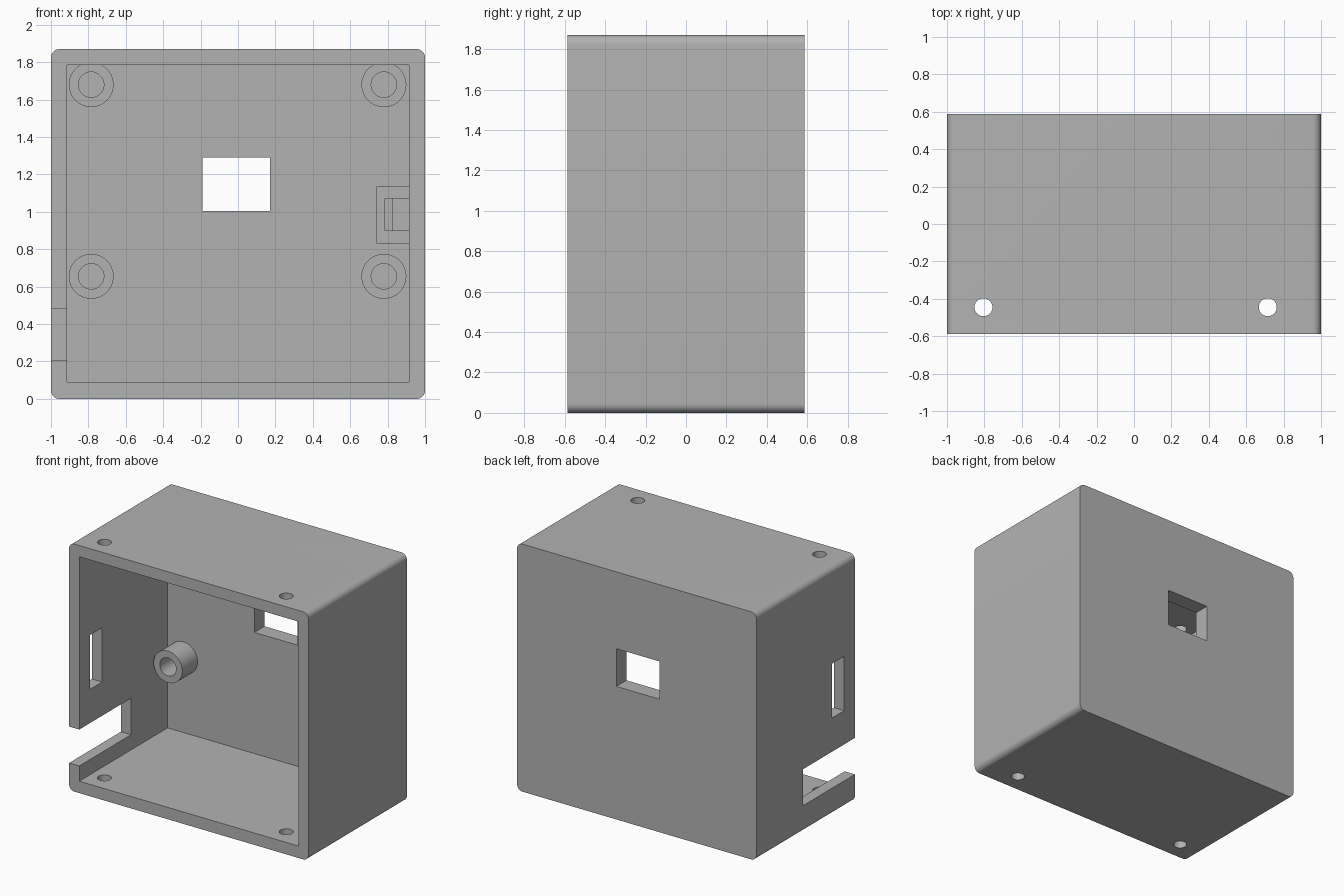
import bpy, bmesh
from math import radians, pi, cos, sin
from mathutils import Matrix

cube = bpy.data.objects.get("Cube")
if cube:
    bpy.data.objects.remove(cube, do_unlink=True)

W, D, H = 1.0, 0.5875, 1.87        # half width, half depth, height
IX, IZ0, IZ1, IY = 0.915, 0.09, 1.785, 0.467   # inner cavity limits
CORNER = 0.045

grey = bpy.data.materials.new("plain grey")
grey.use_nodes = True
colour = (0.45, 0.45, 0.45, 1)
grey.diffuse_color = colour
grey.node_tree.nodes["Principled BSDF"].inputs["Base Color"].default_value = colour


def finish(bm, name):
    bmesh.ops.recalc_face_normals(bm, faces=bm.faces)
    mesh = bpy.data.meshes.new(name)
    bm.to_mesh(mesh)
    bm.free()
    ob = bpy.data.objects.new(name, mesh)
    bpy.context.collection.objects.link(ob)
    mesh.materials.append(grey)
    return ob


def box(name, xs, ys, zs):
    bm = bmesh.new()
    bmesh.ops.create_cube(bm, size=1)
    for v in bm.verts:
        for i, (lo, hi) in enumerate((xs, ys, zs)):
            v.co[i] = hi if v.co[i] > 0 else lo
    return finish(bm, name)


def cylinder(name, centre, radius, depth, axis):
    bm = bmesh.new()
    turn = Matrix.Rotation(pi / 2, 4, 'X') if axis == 'Y' else Matrix()
    bmesh.ops.create_cone(bm, cap_ends=True, segments=48, radius1=radius, radius2=radius,
                          depth=depth, matrix=Matrix.Translation(centre) @ turn)
    return finish(bm, name)


def select_only(ob):
    bpy.ops.object.select_all(action='DESELECT')
    ob.select_set(True)
    bpy.context.view_layer.objects.active = ob


def cut(ob, cutters):
    select_only(ob)
    for cutter in cutters:
        mod = ob.modifiers.new("cut", 'BOOLEAN')
        mod.operation, mod.solver, mod.object = 'DIFFERENCE', 'EXACT', cutter
        bpy.ops.object.modifier_apply(modifier=mod.name)
        bpy.data.objects.remove(cutter, do_unlink=True)


def smooth(ob):
    select_only(ob)
    bpy.ops.object.shade_smooth_by_angle(angle=radians(30))


# Case: rounded rectangle profile pulled from front to back
bm = bmesh.new()
profile = []
corners = [(W, H, 0), (-W, H, 90), (-W, 0, 180), (W, 0, 270)]
for x, z, start in corners:
    cx = x - CORNER * (1 if x > 0 else -1)
    cz = z - CORNER * (1 if z > 0 else -1)
    for step in range(9):
        a = radians(start + step * 90 / 8)
        profile.append(bm.verts.new((cx + CORNER * cos(a), -D, cz + CORNER * sin(a))))
face = bm.faces.new(profile)
pulled = bmesh.ops.extrude_face_region(bm, geom=[face])["geom"]
bmesh.ops.translate(bm, vec=(0, 2 * D, 0),
                    verts=[g for g in pulled if isinstance(g, bmesh.types.BMVert)])
case = finish(bm, "case")

# Cavity, rear window, cable notch, side slot and screw holes
cutters = [
    box("cavity_cutter", (-IX, IX), (-1, IY), (IZ0, IZ1)),
    box("window_cutter", (-0.19, 0.17), (0.3, 1), (1.005, 1.29)),
    box("notch_cutter", (-1.2, -0.8), (-1, 0.03), (0.205, 0.48)),
    box("slot_cutter", (-1.2, -0.8), (-0.46, -0.315), (0.735, 1.145)),
]
for x in (-0.805, 0.715):
    cutters.append(cylinder("screw_cutter", (x, -0.445, H / 2), 0.048, 3, 'Z'))
cut(case, cutters)
smooth(case)

# Hollow standoffs on the back wall
front = 0.285
for side, x in (("right", -0.785), ("left", 0.78)):
    for level, z in (("lower", 0.655), ("upper", 1.68)):
        post = cylinder(f"{level}_{side}_standoff", (x, (front + IY + 0.01) / 2, z),
                        0.12, IY + 0.01 - front, 'Y')
        cut(post, [cylinder("bore_cutter", (x, front, z), 0.068, 2 * (IY - front) - 0.004, 'Y')])
        smooth(post)

# Stepped holder on the left inner wall
holder = box("side_holder", (0.74, IX + 0.01), (front, IY + 0.01), (0.83, 1.135))
cut(holder, [
    box("pocket_cutter", (0.825, 1), (0, IY - 0.002), (0.9, 1.07)),
    box("step_cutter", (0.785, 0.9), (0, 0.38), (0.9, 1.07)),
])
